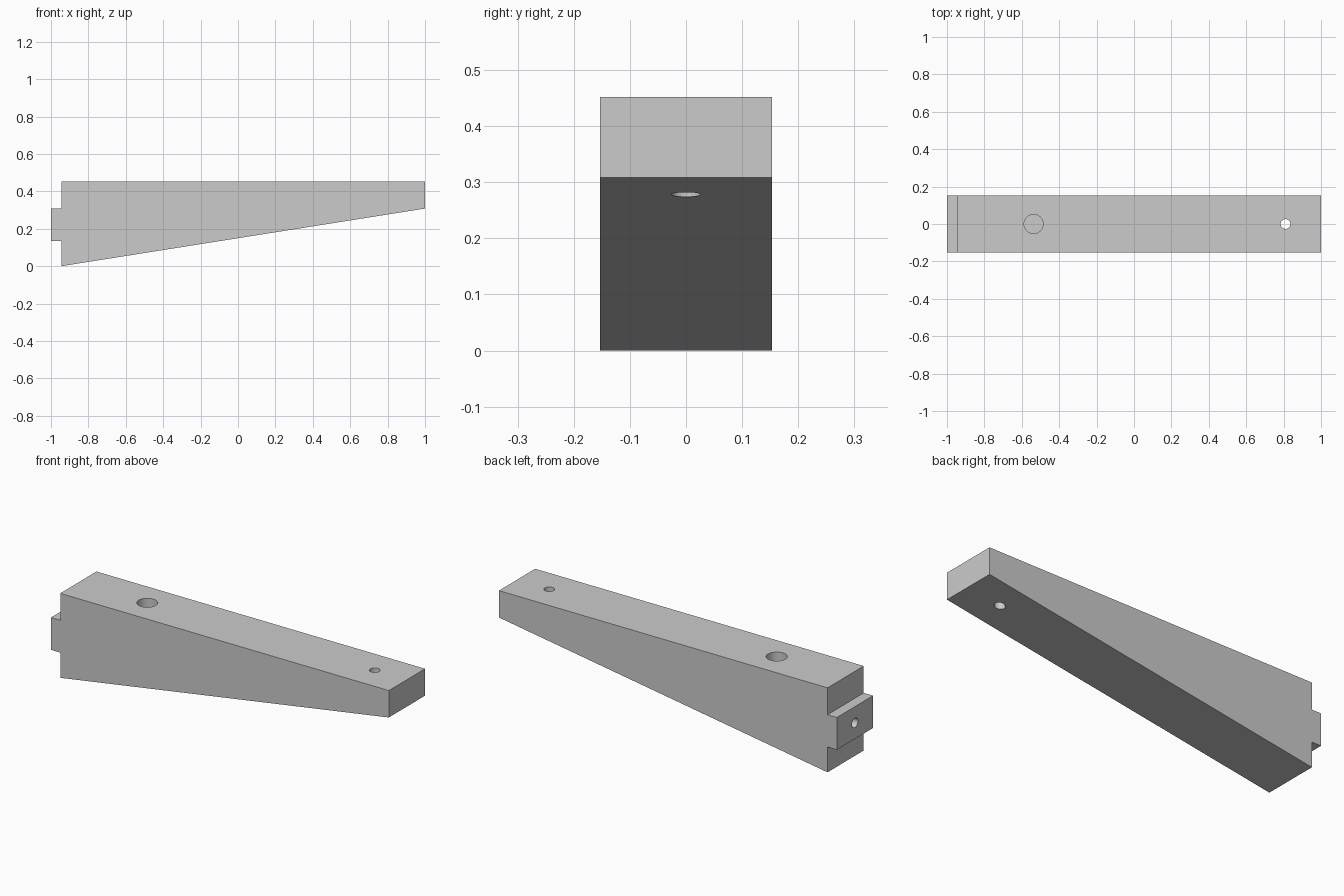
import bpy
import bmesh
from math import radians
from mathutils import Matrix

cube = bpy.data.objects.get("Cube")
if cube:
    bpy.data.objects.remove(cube, do_unlink=True)

HALF_WIDTH = 0.153

# Single plain grey
grey = bpy.data.materials.new("plain_grey")
grey.use_nodes = True
colour = (0.6, 0.6, 0.6, 1)
grey.diffuse_color = colour
grey.node_tree.nodes["Principled BSDF"].inputs["Base Color"].default_value = colour


def add_object(name, bm):
    bmesh.ops.recalc_face_normals(bm, faces=bm.faces)
    mesh = bpy.data.meshes.new(name)
    bm.to_mesh(mesh)
    bm.free()
    mesh.materials.append(grey)
    obj = bpy.data.objects.new(name, mesh)
    bpy.context.collection.objects.link(obj)
    return obj


def drill(target, name, radius, length, centre, along_x=False):
    """Cut a round hole with a hidden cylinder."""
    bm = bmesh.new()
    turn = Matrix.Rotation(radians(90 if along_x else 0), 4, 'Y')
    bmesh.ops.create_cone(bm, cap_ends=True, segments=48, radius1=radius,
                          radius2=radius, depth=length,
                          matrix=Matrix.Translation(centre) @ turn)
    cutter = add_object(name, bm)
    cutter.hide_render = True
    cutter.hide_set(True)
    cutter.display_type = 'WIRE'
    mod = target.modifiers.new(name, 'BOOLEAN')
    mod.operation = 'DIFFERENCE'
    mod.solver = 'EXACT'
    mod.object = cutter
    bpy.context.view_layer.objects.active = target
    bpy.ops.object.modifier_apply(modifier=name)
    bpy.data.objects.remove(cutter, do_unlink=True)


# Tapered arm with a tenon on its deep end, extruded from the side profile
profile = [(-0.945, 0), (1, 0.308), (1, 0.452), (-0.945, 0.452),
           (-0.945, 0.308), (-1, 0.308), (-1, 0.135), (-0.945, 0.135)]
bm = bmesh.new()
side = bm.faces.new([bm.verts.new((x, -HALF_WIDTH, z)) for x, z in profile])
extruded = bmesh.ops.extrude_face_region(bm, geom=[side])["geom"]
bmesh.ops.translate(bm, vec=(0, 2 * HALF_WIDTH, 0),
                    verts=[v for v in extruded if isinstance(v, bmesh.types.BMVert)])
arm = add_object("tapered_arm", bm)

# Blind nut pocket, bolt bore through the tenon, and through hole at the thin end
drill(arm, "nut_pocket", 0.051, 0.4, (-0.537, 0, 0.37))
drill(arm, "bolt_bore", 0.025, 0.6, (-0.837, 0, 0.221), along_x=True)
drill(arm, "tip_hole", 0.026, 1, (0.81, 0, 0.3))

# Smooth hole walls, sharp outer edges
bpy.ops.object.select_all(action='DESELECT')
arm.select_set(True)
bpy.context.view_layer.objects.active = arm
bpy.ops.object.shade_smooth_by_angle(angle=radians(30))
